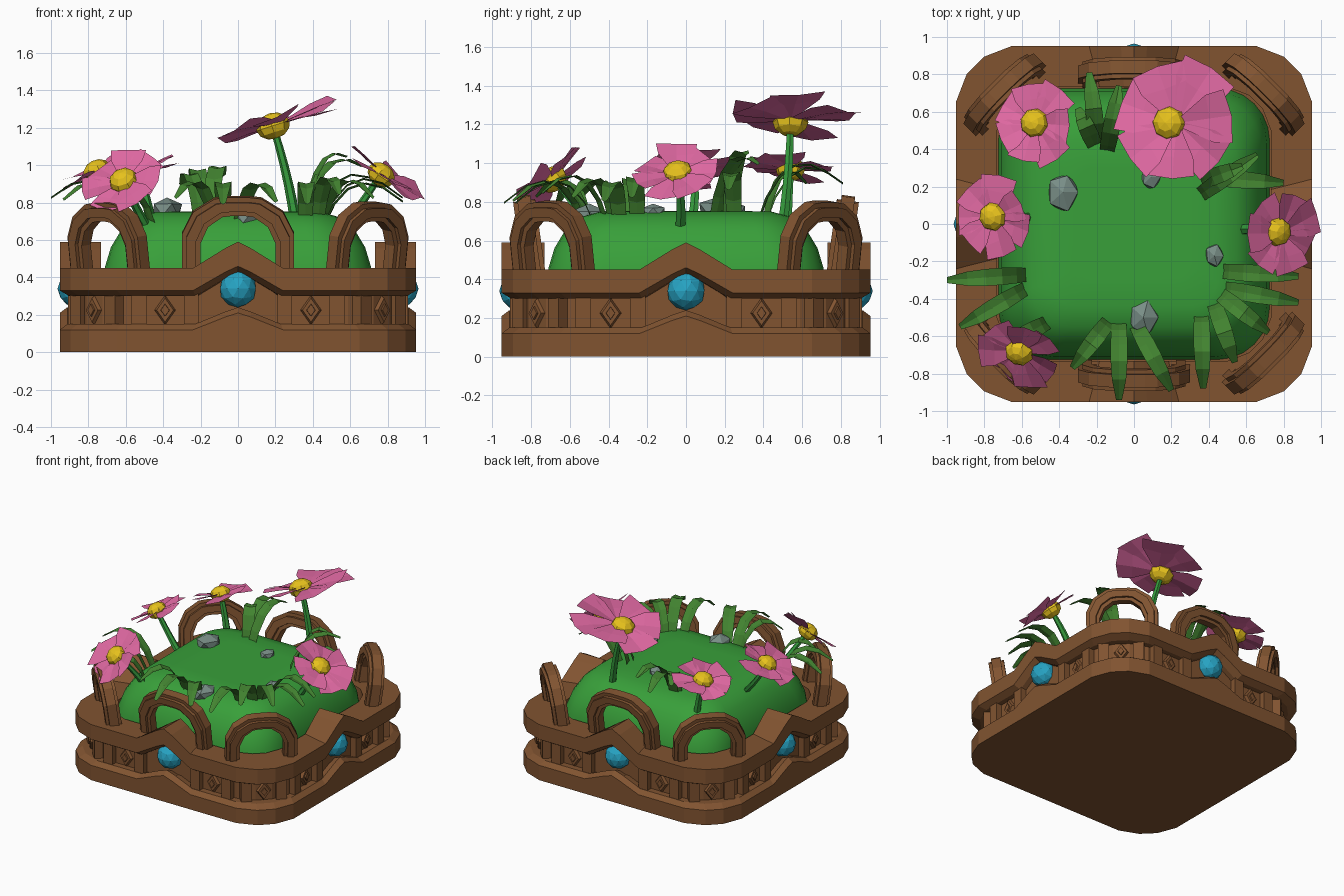
import bpy, bmesh, math, random
from mathutils import Vector, Matrix

if "Cube" in bpy.data.objects:
    bpy.data.objects.remove(bpy.data.objects["Cube"])

random.seed(4)


def mat(name, r, g, b):
    m = bpy.data.materials.new(name)
    m.diffuse_color = (r, g, b, 1)
    m.use_nodes = True
    m.node_tree.nodes["Principled BSDF"].inputs["Base Color"].default_value = m.diffuse_color
    return m


WOOD = mat("wood", 0.22, 0.088, 0.03)
GRASS = mat("grass", 0.04, 0.35, 0.042)
LEAF = mat("leaf", 0.055, 0.23, 0.03)
STEM = mat("stem", 0.035, 0.32, 0.045)
PINK = mat("petal", 0.74, 0.14, 0.36)
YELLOW = mat("pollen", 0.80, 0.54, 0.012)
BLUE = mat("gem_blue", 0.02, 0.37, 0.55)
STONE = mat("stone", 0.19, 0.27, 0.24)


def finish(name, bm, material, fix=True):
    if fix:
        bmesh.ops.recalc_face_normals(bm, faces=bm.faces)
    me = bpy.data.meshes.new(name)
    bm.to_mesh(me)
    bm.free()
    me.materials.append(material)
    ob = bpy.data.objects.new(name, me)
    bpy.context.collection.objects.link(ob)
    return ob


def loft(bm, loops, wrap=False):
    """Skin closed loops; cap the ends unless the loops wrap round."""
    rows = [[bm.verts.new(p) for p in lp] for lp in loops]
    n = len(rows[0])
    pairs = list(zip(rows, rows[1:])) + ([(rows[-1], rows[0])] if wrap else [])
    for a, b in pairs:
        for i in range(n):
            j = (i + 1) % n
            bm.faces.new((a[i], a[j], b[j], b[i]))
    if not wrap:
        bm.faces.new(rows[0][::-1])
        bm.faces.new(rows[-1])


# Planter outline: one side (along, out, peak weight), turned four times
SIDE = [(-.65, .953, 0), (-.24, .953, 0), (-.07, .953, .75), (0, .953, 1), (.07, .953, .75), (.24, .953, 0),
        (.65, .953, 0), (.80, .895, 0), (.895, .80, 0)]


def outline(d, z, peak):
    pts = []
    for k in range(4):
        r = Matrix.Rotation(k * math.pi / 2, 3, 'Z')
        pts += [r @ Vector((t * d / .95, -o * d / .95, z + w * peak)) for t, o, w in SIDE]
    return pts


def band(name, profile, wrap):
    bm = bmesh.new()
    loft(bm, [outline(*p) for p in profile], wrap)
    finish(name, bm, WOOD)


band("base_slab", [(.95, 0, 0), (.95, .12, .09), (.91, .15, .09), (.70, .15, 0)], False)
band("inset_wall", [(.86, .1, 0), (.86, .33, .13), (.72, .33, 0)], False)
band("top_rail", [(.95, .33, .13), (.95, .45, .14), (.73, .45, .14),
                  (.73, .30, .13), (.90, .30, .13)], True)


def place(deg, x, out, z):
    return Matrix.Rotation(math.radians(deg), 4, 'Z') @ Matrix.Translation((x, -out, z))


# Posts and diamond studs round the inset wall
bm = bmesh.new()
for k in range(4):
    spots = [(90 * k, x, .87) for x in (-.53, -.25, .25, .53)]
    spots += [(90 * k + 45, x, 1.06) for x in (-.13, .13)]
    for a, x, o in spots:
        bmesh.ops.create_cube(bm, size=1, matrix=place(a, x, o, .225) @ Matrix.Diagonal((.08, .08, .20, 1)))
    for a, x, o in [(90 * k, -.39, .87), (90 * k, .39, .87), (90 * k + 45, 0, 1.09)]:
        for s, depth in ((1, .03), (.5, .05)):
            m = place(a, x, o, .225) @ Matrix.Diagonal((.06 * s, 1, .085 * s, 1)) @ Matrix.Rotation(math.pi / 2, 4, 'X')
            bmesh.ops.create_cone(bm, cap_ends=True, segments=4, radius1=1, radius2=.75, depth=depth, matrix=m)
finish("wall_posts", bm, WOOD)


# Stepped arches: front, back and the four corners
def arch_line(w, h):
    half = [(1, 0), (1, .50), (.80, .80), (.42, .98), (.2, 1)]
    return [(x * w, z * h) for x, z in half] + [(-x * w, z * h) for x, z in half[::-1]]


def arch(name, deg, out, w, h):
    bm = bmesh.new()
    m = place(deg, 0, out, .44) @ Matrix.Rotation(math.radians(8), 4, 'X')
    for grow, thick, depth in ((0, .10, .07), (-.025, .05, .115)):
        wo, ho = w + grow, h + grow
        po, pi = arch_line(wo, ho), arch_line(wo - thick, ho - thick)
        loft(bm, [[m @ Vector((x, y, z)) for x, z, y in
                   ((o[0], o[1], -depth / 2), (o[0], o[1], depth / 2),
                    (i[0], i[1], depth / 2), (i[0], i[1], -depth / 2))]
                  for o, i in zip(po, pi)])
    finish(name, bm, WOOD)


for nm, deg, out, w, h in [("front_arch", 0, .785, .30, .395), ("back_arch", 180, .785, .30, .395)] + \
        [("corner_arch_%d" % k, 45 + 90 * k, .965, .265, .365) for k in range(4)]:
    arch(nm, deg, out, w, h)

# Faceted gems under each peak
for k in range(4):
    bm = bmesh.new()
    bmesh.ops.create_icosphere(bm, subdivisions=2, radius=.10, matrix=place(90 * k, 0, .865, .34))
    finish("gem_%d" % k, bm, BLUE)


# Smooth grassy mound
def rounded(d, r, z, seg=6):
    pts = []
    for k in range(4):
        for i in range(seg + 1):
            a = math.pi / 2 * (k + i / seg)
            cx, cy = [(1, 1), (-1, 1), (-1, -1), (1, -1)][k]
            pts.append((cx * (d - r) + r * math.cos(a), cy * (d - r) + r * math.sin(a), z))
    return pts


bm = bmesh.new()
loft(bm, [rounded(*p) for p in [(.725, .28, .33), (.71, .28, .46), (.68, .28, .56), (.62, .26, .66),
                                (.55, .21, .72), (.44, .13, .75), (.30, .09, .752)]])
mound = finish("grass_mound", bm, GRASS)
bpy.context.view_layer.objects.active = mound
mound.select_set(True)
bpy.ops.object.shade_smooth_by_angle(angle=math.radians(50))

# Loose stones
for i, (x, y, z, r) in enumerate([(-.38, .17, .76, .10), (.05, -.50, .72, .095),
                                  (.43, -.17, .75, .06), (.09, .25, .76, .06)]):
    bm = bmesh.new()
    bmesh.ops.create_icosphere(bm, subdivisions=1, radius=r)
    for v in bm.verts:
        v.co = Vector((v.co.x * .9, v.co.y * 1.1, v.co.z * .7)) * random.uniform(.9, 1.1) + Vector((x, y, z))
    finish("stone_%d" % i, bm, STONE)


# Flowers: curved stem, broad folded overlapping petals, faceted centre
def flower(i, base, head, normal, r, shift=(0, 0, 0), count=7):
    base, head, n = Vector(base), Vector(head), Vector(normal).normalized()
    bm = bmesh.new()
    ctrl = head - n * (head - base).length * .5
    loops = []
    for s in range(6):
        t = s / 5
        p = base * (1 - t) ** 2 + ctrl * 2 * t * (1 - t) + head * t * t
        rad = .03 - .01 * t
        loops.append([p + Vector((rad * math.cos(a), rad * math.sin(a), 0))
                      for a in [math.tau * q / 6 for q in range(6)]])
    loft(bm, loops)
    finish("flower_stem_%d" % i, bm, STEM)
    turn = n.to_track_quat('Z', 'Y').to_matrix().to_4x4()
    m = Matrix.Translation(head) @ turn
    off = Matrix.Translation(head + Vector(shift)) @ turn
    bm = bmesh.new()
    for k in range(count):
        f = r * random.uniform(.92, 1.08)
        pm = off @ Matrix.Rotation(math.tau * k / count + random.uniform(-.1, .1), 4, 'Z') \
            @ Matrix.Rotation(-.1 + .14 * (k % 2), 4, 'Y') @ Matrix.Rotation(.14, 4, 'X')
        mid = [bm.verts.new(pm @ Vector(c)) for c in ((.05 * f, 0, 0), (.6 * f, 0, .03 * f), (f, 0, .02 * f))]
        for s in (-1, 1):
            e = [bm.verts.new(pm @ Vector(c)) for c in
                 ((.1 * f, s * .1 * f, .01), (.62 * f, s * .40 * f, .07 * f), (.95 * f, s * .45 * f, .07 * f))]
            for a in (0, 1):
                q = (mid[a], mid[a + 1], e[a + 1], e[a])
                bm.faces.new(q if s > 0 else q[::-1])
    finish("flower_petals_%d" % i, bm, PINK, False)
    bm = bmesh.new()
    bmesh.ops.create_uvsphere(bm, u_segments=8, v_segments=6, radius=.06 + .15 * r,
                              matrix=m @ Matrix.Translation((0, 0, .01)) @ Matrix.Diagonal((.85, .85, .65, 1)))
    finish("flower_centre_%d" % i, bm, YELLOW)


for i, f in enumerate([
        ((.31, .50, .68), (.19, .54, 1.20), (-.30, .02, .95), .325, (.04, 0, .02)),
        ((-.46, .52, .66), (-.53, .54, .96), (-.30, .08, .95), .22),
        ((-.52, .02, .66), (-.75, .04, .96), (-.45, -.1, .9), .21),
        ((-.46, -.50, .62), (-.61, -.68, .91), (-.30, -.66, .68), .22),
        ((.57, -.03, .66), (.76, -.04, .94), (.57, -.12, .80), .23, (.02, -.01, 0))]):
    flower(i, *f)


# Arching folded grass blades, grouped in tufts: base x, y, then tip x, y, rise, tip height
def blade(bm, bx, by, tx, ty, rise, tip_z):
    b, t = Vector((bx, by, .66)), Vector((tx, ty, tip_z))
    c = b.lerp(t, .35)
    c.z = .66 + rise * 1.75
    side = (t - b).cross(Vector((0, 0, 1))).normalized()
    rows = []
    for s, w in enumerate((.035, .042, .046, .045, .038, .016)):
        u = s / 5
        p = b * (1 - u) ** 2 + c * 2 * u * (1 - u) + t * u * u
        rows.append([bm.verts.new(p + side * w * k + Vector((0, 0, -.01 * (k == 0)))) for k in (-1, 0, 1)])
    for lo, hi in zip(rows, rows[1:]):
        for k in (0, 1):
            bm.faces.new((lo[k], lo[k + 1], hi[k + 1], hi[k]))


TUFTS = {
    "right_tuft": [(.33, .14, .66, .37, .28, 1.0), (.39, .25, .80, .22, .26, .87), (.34, .22, .58, .31, .28, 1.05)],
    "front_right_tuft": [(.44, -.25, .88, -.28, .25, .83), (.45, -.34, .88, -.42, .23, .81), (.44, -.36, .72, -.58, .24, .83),
                         (.42, -.40, .54, -.74, .25, .85), (.36, -.46, .37, -.88, .24, .80)],
    "front_tuft": [(-.12, -.50, -.33, -.77, .23, .83), (-.08, -.50, -.08, -.94, .24, .80), (.0, -.52, .20, -.89, .23, .81)],
    "left_tuft": [(-.56, -.27, -1.0, -.30, .24, .83), (-.57, -.34, -.93, -.55, .23, .82), (-.45, -.52, -.72, -.66, .2, .80)],
    "back_tuft": [(-.20, .40, -.30, .62, .25, .90), (-.19, .40, -.24, .81, .28, .90), (-.15, .36, -.08, .74, .27, .95)]}
for name, blades in TUFTS.items():
    bm = bmesh.new()
    for bl in blades:
        blade(bm, *bl)
    finish(name, bm, LEAF, False)
